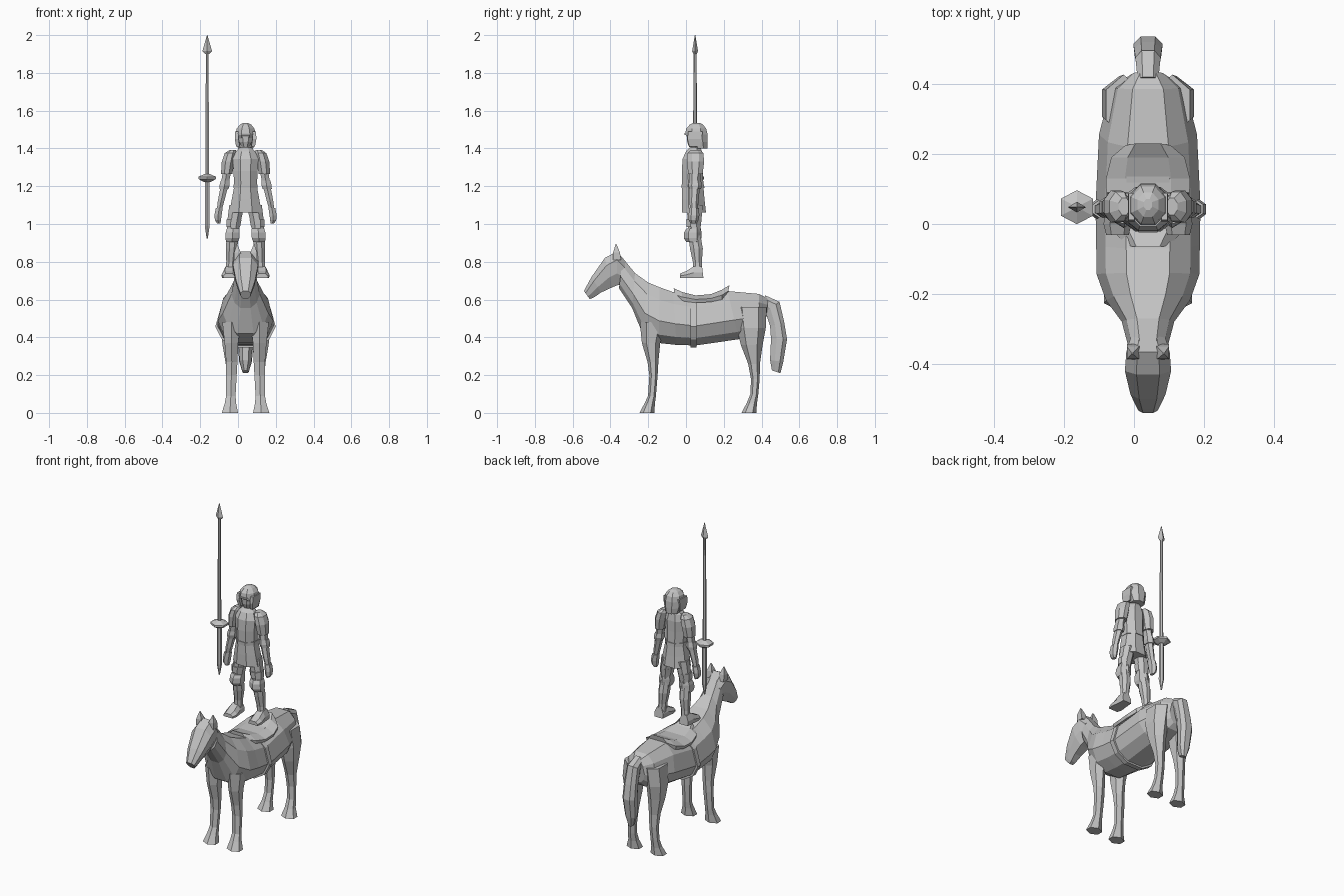
import bpy, bmesh, math
from mathutils import Vector

CX = 0.04  # centre line of horse and rider
grey = bpy.data.materials.new("plain_grey")
grey.diffuse_color = (0.55, 0.55, 0.55, 1)

BARREL = [(.42, 1), (.82, .55), (1, -.2), (.78, -.7), (.35, -1)]
SLAB = [(.55, 1), (1, -.1), (.95, -1)]
HEADP = [(.5, 1), (1, .5), (.9, -.3), (.45, -1)]


def skin(name, rings):
    """Join closed rings of points into one capped solid."""
    bm = bmesh.new()
    vr = [[bm.verts.new(p) for p in r] for r in rings]
    n = len(vr[0])
    for a, b in zip(vr, vr[1:]):
        for i in range(n):
            j = (i + 1) % n
            bm.faces.new((a[i], a[j], b[j], b[i]))
    bm.faces.new(vr[0])
    bm.faces.new(vr[-1])
    bmesh.ops.recalc_face_normals(bm, faces=bm.faces)
    me = bpy.data.meshes.new(name)
    bm.to_mesh(me)
    bm.free()
    me.materials.append(grey)
    ob = bpy.data.objects.new(name, me)
    bpy.context.collection.objects.link(ob)
    return ob


def loft(name, sections, profile=BARREL, x=0.0):
    """Sections (top_y, top_z, bottom_y, bottom_z, half_width), symmetric about x."""
    outline = profile + [(-u, v) for u, v in reversed(profile)]
    rings = []
    for ty, tz, by, bz, w in sections:
        ring = []
        for u, v in outline:
            t = (v + 1) / 2
            ring.append(Vector((CX + x + u * w, by + (ty - by) * t, bz + (tz - bz) * t)))
        rings.append(ring)
    return skin(name, rings)


def tube(name, sections, n=8, side=1, turn=None):
    """Level rings (x, y, z, half_x, half_y); x is measured from the centre line."""
    turn = math.pi / n if turn is None else turn
    k = 1 / math.cos(math.pi / n)
    rings = []
    for x, y, z, hx, hy in sections:
        angles = [turn + 2 * math.pi * i / n for i in range(n)]
        rings.append([Vector((CX + side * x + hx * k * math.cos(a),
                              y + hy * k * math.sin(a), z)) for a in angles])
    return skin(name, rings)


# Horse trunk and neck
loft("horse_body", [
    (.435, .605, .42, .46, .05), (.385, .63, .395, .43, .105),
    (.22, .645, .28, .39, .14), (.05, .615, .05, .357, .15),
    (-.07, .64, -.05, .36, .148), (-.14, .665, -.145, .37, .147),
    (-.20, .69, -.23, .42, .12), (-.27, .74, -.285, .555, .075),
    (-.335, .82, -.355, .66, .057)])
# Horse head
loft("horse_head", [
    (-.32, .80, -.34, .68, .05), (-.365, .855, -.365, .675, .062),
    (-.43, .82, -.39, .665, .066), (-.50, .72, -.45, .637, .05),
    (-.53, .665, -.49, .61, .034), (-.54, .645, -.51, .603, .028)], HEADP)
# Tail
loft("tail", [
    (.42, .622, .40, .55, .03), (.495, .588, .42, .535, .036),
    (.52, .48, .445, .46, .04), (.535, .39, .45, .39, .042),
    (.515, .27, .445, .28, .034), (.50, .21, .455, .225, .016)], HEADP)
# Saddle and girth strap
loft("saddle", [
    (-.065, .66, -.06, .60, .06), (-.02, .64, -.02, .592, .10),
    (.05, .622, .05, .583, .118), (.13, .628, .13, .587, .12),
    (.19, .652, .19, .60, .105), (.23, .676, .22, .62, .065)], SLAB)
loft("girth_strap", [(.025, .62, .025, .347, .16), (.055, .62, .055, .347, .16)])

for s, tag in ((-1, "left"), (1, "right")):
    # Horse legs and ears
    tube("front_leg_" + tag, [
        (.083, -.207, 0, .043, .034), (.08, -.192, .05, .03, .024),
        (.078, -.18, .09, .025, .018), (.075, -.172, .2, .028, .019),
        (.073, -.175, .27, .03, .025), (.075, -.185, .37, .036, .042),
        (.075, -.175, .48, .048, .06)], 6, s)
    tube("hind_leg_" + tag, [
        (.083, .333, 0, .043, .034), (.08, .348, .05, .028, .024),
        (.078, .362, .1, .024, .018), (.075, .367, .18, .025, .02),
        (.075, .36, .26, .03, .027), (.08, .348, .36, .042, .05),
        (.082, .345, .45, .05, .067), (.07, .34, .56, .05, .075)], 6, s)
    tube("ear_" + tag, [
        (.04, -.365, .81, .02, .022), (.043, -.368, .85, .017, .018),
        (.045, -.37, .893, .002, .002)], 4, s)

    # Rider boots
    loft("boot_" + tag, [
        (-.032, .737, -.032, .715, .032), (.0, .75, .0, .715, .04),
        (.04, .775, .04, .715, .034), (.085, .775, .092, .715, .03)],
        SLAB, s * .087)
    # Rider legs: shin, knee guard, thigh
    tube("shin_" + tag, [
        (.083, .062, .735, .025, .026), (.078, .06, .80, .024, .024),
        (.073, .055, .87, .031, .034), (.07, .045, .94, .03, .032)], 8, s)
    tube("knee_guard_" + tag, [
        (.072, .038, .905, .031, .032), (.07, .035, .925, .037, .04),
        (.068, .036, .955, .037, .04), (.066, .04, .975, .033, .033)], 6, s)
    tube("thigh_" + tag, [
        (.068, .043, .95, .03, .03), (.06, .045, 1.02, .036, .037),
        (.046, .046, 1.10, .04, .042)], 8, s)
    tube("thigh_guard_" + tag, [
        (.065, .04, .985, .036, .037), (.061, .042, 1.025, .04, .041)], 8, s)

    # Rider arms: upper arm, forearm, hand, shoulder and elbow plates
    tube("arm_" + tag, [
        (.08, .048, 1.36, .026, .03), (.098, .048, 1.28, .022, .027),
        (.112, .046, 1.20, .02, .024), (.13, .042, 1.12, .017, .021),
        (.14, .042, 1.07, .013, .016)], 6, s)
    tube("hand_" + tag, [
        (.139, .043, 1.085, .018, .022), (.146, .042, 1.045, .019, .025),
        (.146, .04, 1.02, .016, .022), (.142, .04, 1.003, .009, .014)], 6, s)
    tube("shoulder_plate_" + tag, [
        (.1, .05, 1.265, .03, .038), (.092, .05, 1.33, .034, .046),
        (.08, .05, 1.375, .03, .042), (.068, .05, 1.393, .016, .024)], 8, s)
    tube("elbow_plate_" + tag, [
        (.115, .048, 1.185, .024, .027), (.111, .048, 1.205, .027, .031),
        (.108, .048, 1.23, .023, .027)], 6, s)
    # Helmet cheek plates
    tube("cheek_plate_" + tag, [
        (.04, .045, 1.41, .01, .028), (.047, .045, 1.45, .01, .038),
        (.047, .05, 1.49, .009, .038)], 4, s)

# Tunic with flared skirt
tube("tunic", [
    (0, .042, 1.06, .085, .064), (0, .038, 1.13, .073, .06),
    (0, .036, 1.20, .06, .056), (0, .034, 1.28, .064, .056),
    (0, .036, 1.345, .068, .054), (0, .042, 1.385, .05, .042),
    (0, .048, 1.405, .03, .028)])
tube("belt", [(0, .037, 1.19, .064, .06), (0, .036, 1.21, .064, .06)])
# Neck, face and helmet
tube("neck", [(0, .05, 1.38, .027, .027), (0, .05, 1.43, .027, .027)])
tube("face", [
    (0, .038, 1.408, .02, .022), (0, .04, 1.435, .034, .034),
    (0, .045, 1.49, .04, .043)])
tube("helmet", [
    (0, .078, 1.40, .04, .036), (0, .07, 1.435, .05, .045),
    (0, .055, 1.475, .053, .059), (0, .054, 1.505, .047, .053),
    (0, .055, 1.526, .03, .035), (0, .056, 1.536, .012, .016)])
tube("helmet_brim", [(0, .05, 1.472, .054, .057), (0, .05, 1.482, .054, .057)])

# Lance: shaft, grip, hand guard and blade
LX, LY = -.203, .048
tube("lance_shaft", [
    (LX, LY, 1.2, .010, .010), (LX, LY, 1.92, .007, .007)], 6)
tube("lance_grip", [
    (LX, LY, .922, .003, .003), (LX, LY, .99, .013, .013),
    (LX, LY, 1.23, .012, .012)], 6)
tube("lance_guard", [
    (LX, LY, 1.222, .018, .018), (LX, LY, 1.238, .046, .042),
    (LX, LY, 1.25, .046, .042), (LX, LY, 1.265, .014, .014)], 6)
tube("lance_blade", [
    (LX, LY, 1.90, .008, .006), (LX, LY, 1.915, .018, .011),
    (LX, LY, 2.0, .001, .001)], 4, 1, 0)
